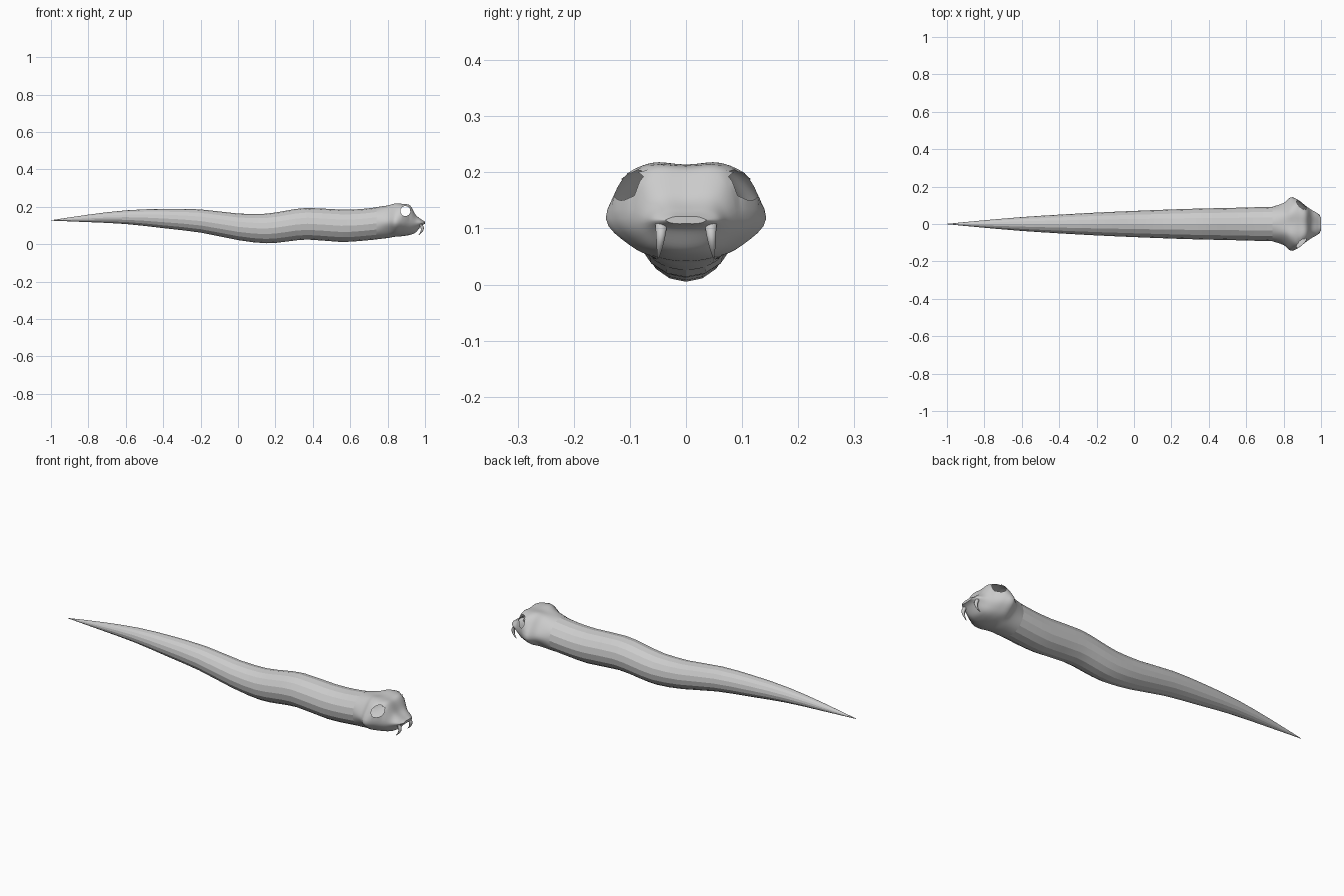
import bpy, bmesh, math
from mathutils import Vector

if "Cube" in bpy.data.objects:
    bpy.data.objects.remove(bpy.data.objects["Cube"])

skin = bpy.data.materials.new("plain_grey")
skin.diffuse_color = (0.6, 0.6, 0.6, 1)
skin.use_nodes = True
skin.node_tree.nodes["Principled BSDF"].inputs["Base Color"].default_value = skin.diffuse_color


def catmull(pts, t):
    """Point on a Catmull-Rom curve, t counted in control points."""
    i = min(int(t), len(pts) - 2)
    u = t - i
    a, b, c, d = (pts[max(0, min(len(pts) - 1, k))] for k in (i - 1, i, i + 1, i + 2))
    return (b * 2 + (c - a) * u + (a * 2 - b * 5 + c * 4 - d) * u * u
            + (b * 3 - a - c * 3 + d) * u ** 3) * 0.5


def loft(bm, rings):
    """Skin a list of equal closed rings running along x."""
    vs = [[bm.verts.new(p) for p in r] for r in rings]
    n = len(vs[0])
    for a, b in zip(vs, vs[1:]):
        for k in range(n):
            bm.faces.new((a[k], a[(k + 1) % n], b[(k + 1) % n], b[k]))
    return vs


def finish(name, bm, angle):
    bmesh.ops.recalc_face_normals(bm, faces=bm.faces)
    me = bpy.data.meshes.new(name)
    bm.to_mesh(me)
    bm.free()
    me.materials.append(skin)
    ob = bpy.data.objects.new(name, me)
    bpy.context.collection.objects.link(ob)
    bpy.ops.object.select_all(action='DESELECT')
    ob.select_set(True)
    bpy.context.view_layer.objects.active = ob
    bpy.ops.object.shade_smooth_by_angle(angle=math.radians(angle))
    return ob


# Body: x, top z, bottom z, half width
body = [(-1, .128, .126, .001), (-.8, .158, .118, .02), (-.6, .181, .108, .037),
        (-.4, .189, .086, .05), (-.2, .186, .062, .061), (0, .164, .022, .07),
        (.15, .163, .005, .076), (.26, .18, .014, .08), (.37, .194, .025, .083),
        (.55, .185, .012, .087), (.66, .188, .018, .09), (.745, .198, .026, .092)]
spine = [Vector(s) for s in body]
rings = []
for i in range((len(spine) - 1) * 2 + 1):
    x, top, bot, w = catmull([s.to_4d() if len(s) < 4 else s for s in spine], i / 2)
    rings.append([(x, w * math.sin(a), (top + bot) / 2 + (top - bot) / 2 * math.cos(a))
                  for a in (math.tau * k / 16 for k in range(16))])
bm = bmesh.new()
vs = loft(bm, rings)
bm.faces.new(vs[0])
finish("body", bm, 18)

# Head: half sections (y, z) from crown to throat at each x
sections = {
    .74: [(0, .198), (.046, .186), (.08, .155), (.092, .112), (.08, .069), (.046, .037), (0, .026)],
    .80: [(0, .207), (.05, .202), (.09, .165), (.113, .118), (.088, .075), (.05, .043), (0, .033)],
    .84: [(0, .213), (.06, .216), (.105, .185), (.143, .118), (.10, .07), (.05, .047), (0, .04)],
    .88: [(0, .213), (.065, .214), (.114, .187), (.126, .118), (.09, .073), (.05, .05), (0, .043)],
    .92: [(0, .203), (.05, .206), (.082, .185), (.096, .118), (.075, .078), (.045, .056), (0, .05)],
    .95: [(0, .155), (.04, .157), (.062, .143), (.075, .115), (.062, .09), (.04, .07), (0, .063)],
    .98: [(0, .132), (.03, .132), (.05, .125), (.058, .115), (.05, .106), (.03, .1), (0, .098)],
    1.0: [(0, .121), (.02, .121), (.03, .118), (.036, .115), (.03, .111), (.02, .109), (0, .109)],
}
tracks = [[Vector((x, *s[k])) for x, s in sections.items()] for k in range(7)]
ROWS, SIDE = 42, 24
rings = []
for i in range(ROWS + 1):
    half = [catmull(tr, i / ROWS * 7) for tr in tracks]
    mirror = [Vector((p.x, -p.y, p.z)) for p in half]
    loop = [mirror[1]] + half + [mirror[5]]      # neighbours keep the seam smooth
    right = [catmull(loop, 1 + 6 * k / SIDE) for k in range(SIDE + 1)]
    left = [Vector((p.x, -p.y, p.z)) for p in right[-2:0:-1]]
    rings.append(right + left)
bm = bmesh.new()
vs = loft(bm, rings)
bm.faces.new(vs[-1])

# Open eye sockets with a rounded rim
ex, ez, er = .895, .177, .027


def eye_offset(p):
    return Vector((p.x - ex, 0, p.z - ez))


hole = [f for f in bm.faces if eye_offset(f.calc_center_median()).length < er
        and abs(f.calc_center_median().y) > .045]
bmesh.ops.delete(bm, geom=hole, context='FACES')
for v in bm.verts:
    d = eye_offset(v.co)
    if v.is_boundary and v.co.x > .8 and d.length > .001:
        d = d.normalized() * er
        v.co.x, v.co.z = ex + d.x, ez + d.z
finish("head", bm, 40)

# Curved fangs and small nostrils on both sides
for side, label in ((-1, "right"), (1, "left")):
    path = [Vector(p) for p in ((.972, .044, .112), (.985, .045, .088),
                                (.981, .047, .066), (.963, .05, .046))]
    bm = bmesh.new()
    rings = []
    for i in range(9):
        c = catmull(path, i / 8 * 3)
        r = .0115 * (1 - i / 8) ** .75 + .0004
        rings.append([(c.x + r * math.cos(a), side * (c.y + r * math.sin(a)), c.z)
                      for a in (math.tau * k / 10 for k in range(10))])
    vs = loft(bm, rings)
    bm.faces.new(vs[0])
    bm.faces.new(vs[-1])
    finish(label + "_fang", bm, 40)

    bm = bmesh.new()
    rings = [[(x, side * .011 + r * math.cos(a), .114 + r * math.sin(a))
              for a in (math.tau * k / 10 for k in range(10))]
             for x, r in ((.994, .006), (1.0, .006), (1.0, .004), (.994, .003))]
    loft(bm, rings)
    finish(label + "_nostril", bm, 40)
